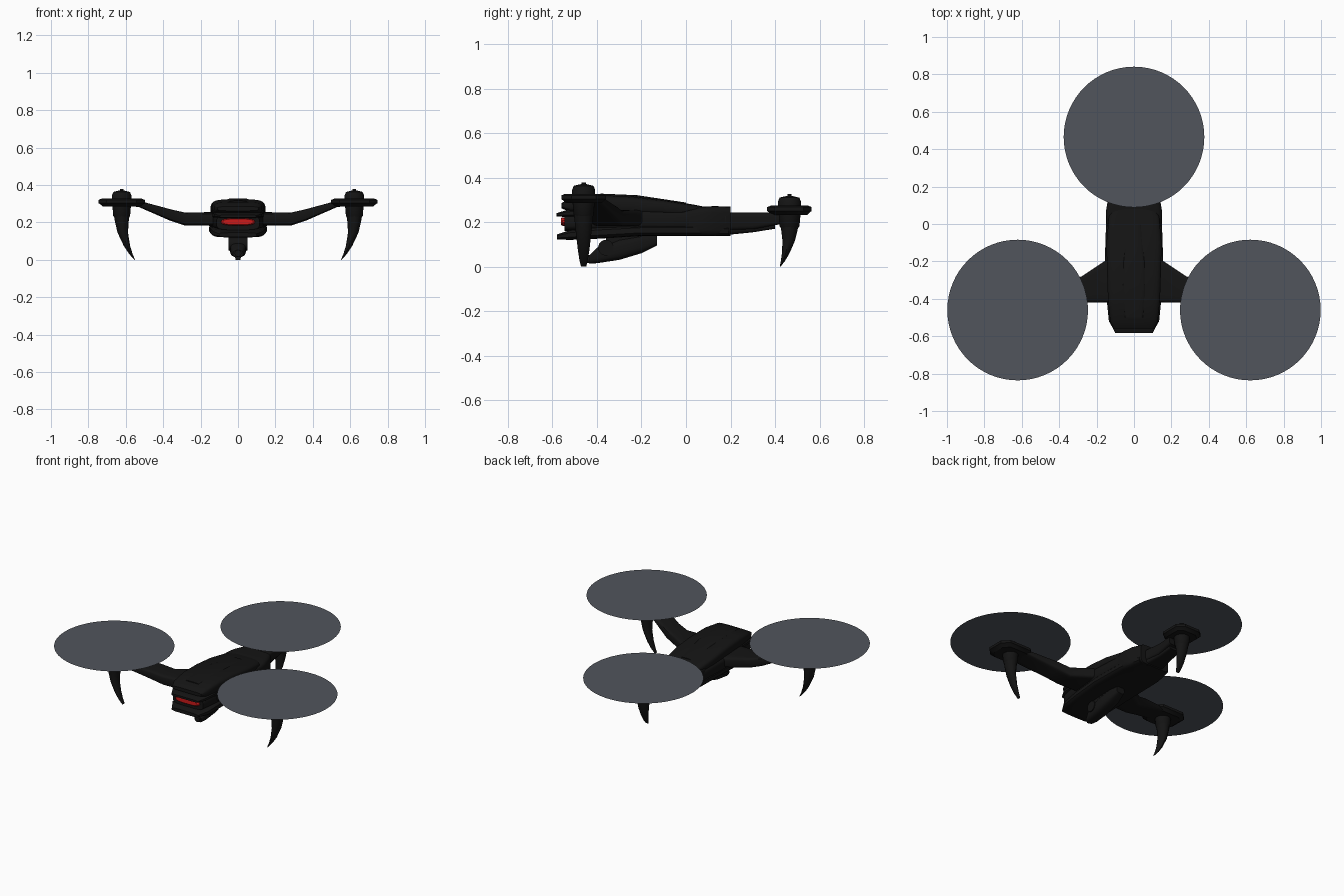
import bpy, bmesh, math
from mathutils import Matrix, Vector

if "Cube" in bpy.data.objects:
    bpy.data.objects.remove(bpy.data.objects["Cube"])


def material(name, rgb):
    m = bpy.data.materials.new(name)
    m.diffuse_color = (*rgb, 1)
    m.use_nodes = True
    m.node_tree.nodes["Principled BSDF"].inputs["Base Color"].default_value = m.diffuse_color
    return m


BLACK = material("matte_black", (0.007, 0.007, 0.007))
GREY = material("rotor_grey", (0.082, 0.09, 0.108))
RED = material("lamp_red", (0.6, 0.01, 0.01))


def finish(name, bm, mat, angle=35):
    me = bpy.data.meshes.new(name)
    bm.to_mesh(me)
    bm.free()
    ob = bpy.data.objects.new(name, me)
    bpy.context.collection.objects.link(ob)
    me.materials.append(mat)
    bpy.ops.object.select_all(action='DESELECT')
    ob.select_set(True)
    bpy.context.view_layer.objects.active = ob
    bpy.ops.object.shade_smooth_by_angle(angle=math.radians(angle))
    return ob


def skin(name, rings, mat=BLACK):
    """Join rings of points with quads and cap both ends."""
    bm = bmesh.new()
    loops = [[bm.verts.new(p) for p in r] for r in rings]
    n = len(loops[0])
    for a, b in zip(loops, loops[1:]):
        for i in range(n):
            j = (i + 1) % n
            bm.faces.new((a[i], a[j], b[j], b[i]))
    bm.faces.new(loops[0])
    bm.faces.new(loops[-1])
    bmesh.ops.recalc_face_normals(bm, faces=bm.faces)
    return finish(name, bm, mat)


def loft(name, sections, axis='y', mirror=1, power=0.45, n=20, mat=BLACK):
    """Sections (t, low, high, z_low, z_high) with rounded-box outlines."""
    rings = []
    for t, u0, u1, z0, z1 in sections:
        ring = []
        for i in range(n):
            a = 2 * math.pi * (i + 0.5) / n
            c, s = math.cos(a), math.sin(a)
            u = (u0 + u1) / 2 + (u1 - u0) / 2 * math.copysign(abs(c) ** power, c)
            z = (z0 + z1) / 2 + (z1 - z0) / 2 * math.copysign(abs(s) ** power, s)
            ring.append((u, t, z) if axis == 'y' else (mirror * t, u, z))
        rings.append(ring)
    return skin(name, rings, mat)


def hull(name, sections, **kw):
    """Symmetric loft along y: (y, half_width, z_low, z_high)."""
    return loft(name, [(y, -w, w, a, b) for y, w, a, b in sections], **kw)


def lathe(name, profile, cx, cy, n=24):
    rings = [[(cx + r * math.cos(2 * math.pi * i / n), cy + r * math.sin(2 * math.pi * i / n), z)
              for i in range(n)] for r, z in profile]
    return skin(name, rings)


def cylinder(name, centre, radius, depth, axis, mat=BLACK):
    bm = bmesh.new()
    rot = Vector((0, 0, 1)).rotation_difference(Vector(axis)).to_matrix().to_4x4()
    bmesh.ops.create_cone(bm, cap_ends=True, segments=24, radius1=radius, radius2=radius,
                          depth=depth, matrix=Matrix.Translation(centre) @ rot)
    return finish(name, bm, mat)


# Body shells, stacked in three layers
hull("upper_shell", [(-.56, .11, .262, .285), (-.52, .128, .245, .308), (-.4, .14, .235, .323),
                     (-.25, .145, .23, .318), (-.1, .148, .23, .3), (.04, .135, .22, .278),
                     (.1, .1, .22, .266)])
hull("top_spine", [(-.5, .05, .28, .316), (-.38, .065, .28, .328), (-.22, .06, .28, .321),
                   (0, .04, .25, .288)])
hull("front_brow", [(-.583, .1, .226, .24), (-.53, .128, .222, .256), (-.4, .14, .22, .26)])
hull("middle_body", [(-.545, .115, .16, .235), (-.45, .13, .16, .25), (-.22, .158, .16, .26),
                     (0, .15, .16, .255), (.18, .12, .16, .25)])
hull("lower_shell", [(-.58, .1, .122, .145), (-.52, .135, .12, .165), (-.4, .147, .125, .18),
                     (-.2, .155, .137, .19), (.05, .15, .137, .19), (.19, .12, .137, .18)])
hull("rear_block", [(-.02, .146, .138, .255), (.07, .15, .137, .27), (.13, .14, .137, .272),
                    (.2, .11, .137, .27)], power=.3)

# Red front lamp
hull("front_lamp", [(-.562, .082, .188, .218), (-.555, .09, .183, .222), (-.53, .092, .183, .222)],
     power=.7, mat=RED)

# Tail boom and its wedge-shaped brace
hull("tail_boom", [(.15, .08, .16, .243), (.3, .06, .165, .243), (.42, .065, .19, .243)], power=.35)
hull("tail_brace", [(.18, .07, .142, .2), (.3, .05, .154, .2), (.4, .045, .17, .21)], power=.35)

# Camera pod hanging under the body
hull("camera_pod", [(-.435, .026, .014, .05), (-.4, .04, .015, .085), (-.3, .048, .03, .125),
                    (-.2, .045, .06, .142), (-.13, .03, .095, .142)], power=.6)
cylinder("camera_pivot", (0, -.36, .085), .035, .1, (1, 0, 0))
cylinder("camera_lens", (0, -.435, .035), .018, .02, (0, 1, 0))
hull("camera_mount", [(-.36, .035, .08, .15), (-.2, .035, .1, .15)])


def rotor_unit(tag, cx, cy, top, out, leg_top):
    """Pad, motor, leg and spinning disc; out points away from the body."""
    out = Vector(out)
    side = Vector((-out.y, out.x, 0))
    centre = Vector((cx, cy, 0))
    # Pad with clipped corners
    a, b, k = .125, .1, .045
    outline = [(a, b - k), (a - k, b), (-a + k, b), (-a, b - k),
               (-a, k - b), (k - a, -b), (a - k, -b), (a, k - b)]
    if out.y:
        outline = [(u * .8, v) for u, v in outline]
    skin(tag + "_motor_pad", [[centre + out * u * f + side * v * f + Vector((0, 0, top + z))
                               for u, v in outline]
                              for f, z in ((.8, -.09), (.92, -.078), (1, -.072), (1, -.055), (.85, -.048))])
    # Motor housing with domed cap and shaft
    lathe(tag + "_motor", [(.03, top - .16), (.045, top - .14), (.052, top - .06), (.052, top - .03),
                           (.044, top - .012), (.02, top - .006), (.01, top - .004), (.01, top + .004)],
          cx, cy)
    # Curved landing leg, sweeping inwards to a point
    rings = []
    for h, shift, thick, wide in ((1, 0, .044, .046), (.8, -.001, .036, .04), (.58, -.006, .028, .034),
                                  (.3, -.028, .017, .026), (.12, -.05, .009, .019), (0, -.07, .002, .012)):
        if out.y:
            shift *= .6
        rings.append([centre + out * (shift + thick * math.cos(t)) + side * wide * math.sin(t)
                      + Vector((0, 0, leg_top * h))
                      for t in [2 * math.pi * i / 12 for i in range(12)]])
    skin(tag + "_leg", rings)
    # Thin rotor disc
    bm = bmesh.new()
    bmesh.ops.create_circle(bm, cap_ends=True, segments=64, radius=.376,
                            matrix=Matrix.Translation((cx, cy, top + .005)))
    finish(tag + "_rotor_disc", bm, GREY)


# Front arms with rotors, mirrored left and right
for s, tag in ((1, "right"), (-1, "left")):
    loft(tag + "_arm", [(.1, -.42, -.17, .182, .255), (.16, -.42, -.2, .182, .255),
                        (.28, -.42, -.28, .182, .252), (.36, -.44, -.3, .208, .27),
                        (.53, -.515, -.375, .282, .316), (.66, -.535, -.385, .295, .32)],
         axis='x', mirror=s, power=.35)
    rotor_unit(tag, .622 * s, -.46, .375, (s, 0, 0), .25)

# Rear rotor
rotor_unit("rear", 0, .465, .322, (0, 1, 0), .2)
